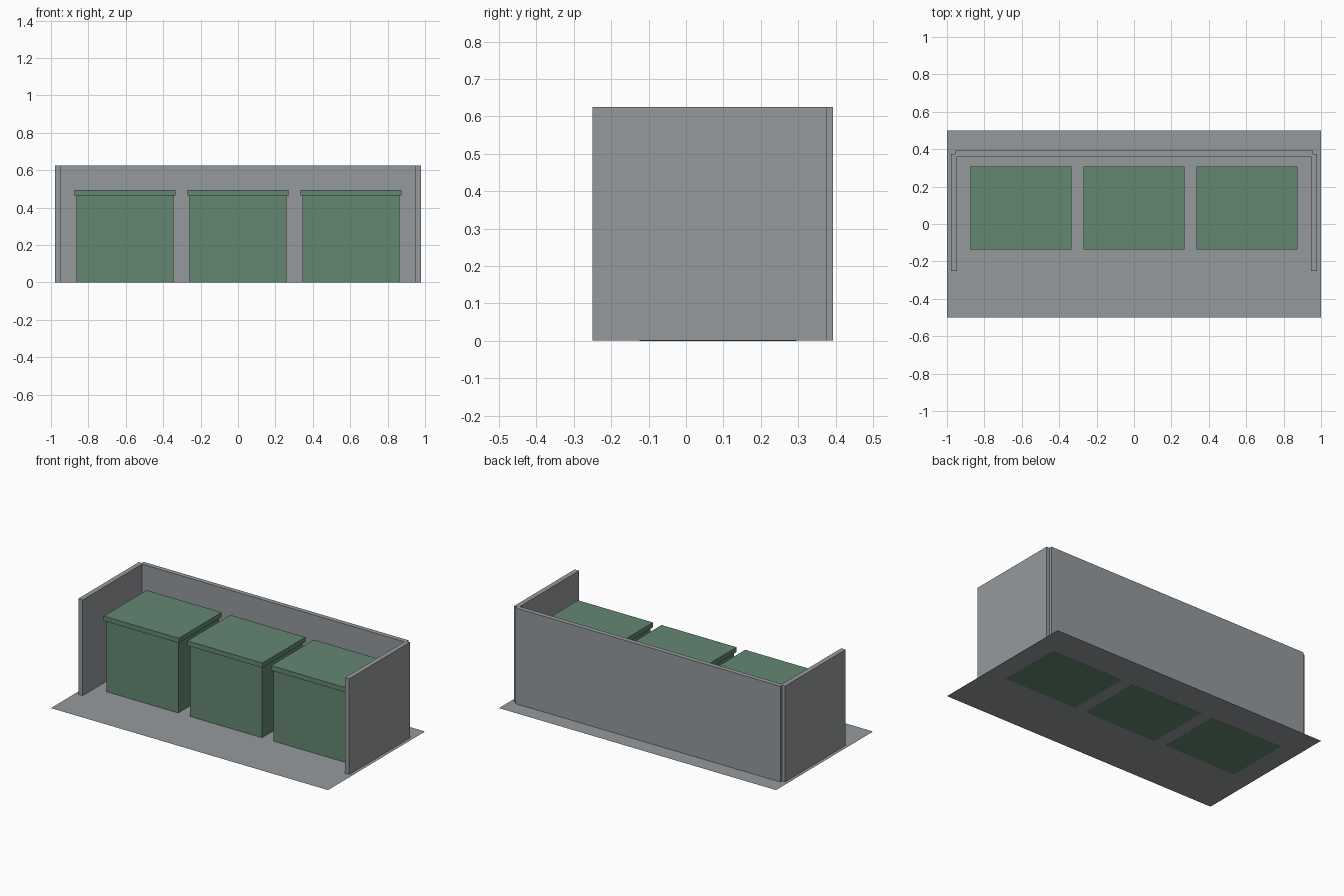
import bpy
import bmesh

if "Cube" in bpy.data.objects:
    bpy.data.objects.remove(bpy.data.objects["Cube"])


def material(name, rgb):
    m = bpy.data.materials.new(name)
    m.diffuse_color = (*rgb, 1.0)
    m.use_nodes = True
    m.node_tree.nodes["Principled BSDF"].inputs["Base Color"].default_value = m.diffuse_color
    return m


GREY = material("concrete grey", (0.305, 0.323, 0.337))
GREEN = material("bin green", (0.127, 0.242, 0.168))


def prism(name, outline, z0, z1, mat):
    """Extrude a flat outline from z0 to z1 (a single sheet when z0 == z1)."""
    bm = bmesh.new()
    face = bm.faces.new([bm.verts.new((x, y, z0)) for x, y in outline])
    if z1 > z0:
        ext = bmesh.ops.extrude_face_region(bm, geom=[face], use_keep_orig=True)
        verts = [v for v in ext["geom"] if isinstance(v, bmesh.types.BMVert)]
        bmesh.ops.translate(bm, verts=verts, vec=(0, 0, z1 - z0))
        bmesh.ops.recalc_face_normals(bm, faces=bm.faces)
    mesh = bpy.data.meshes.new(name)
    bm.to_mesh(mesh)
    bm.free()
    mesh.materials.append(mat)
    obj = bpy.data.objects.new(name, mesh)
    bpy.context.collection.objects.link(obj)
    return obj


def rect(x0, x1, y0, y1):
    return [(x0, y0), (x1, y0), (x1, y1), (x0, y1)]


# Thin ground slab, just above the bin bottoms so those show from below
GROUND = 0.0006
prism("ground_slab", rect(-1, 1, -0.5, 0.5), GROUND, GROUND, GREY)

# U-shaped enclosure wall with small notches at the rear corners
half = [(0.957, 0.393), (0.957, 0.375), (0.978, 0.375),
        (0.978, -0.25), (0.946, -0.25), (0.946, 0.362)]
outline = half + [(-x, y) for x, y in reversed(half)]
prism("enclosure_wall", outline, GROUND, 0.625, GREY)

# Three bins with overhanging lids
for i, cx in enumerate((-0.604, 0.0, 0.604)):
    prism(f"bin_body_{i + 1}", rect(cx - 0.26, cx + 0.26, -0.124, 0.296),
          0.0, 0.464, GREEN)
    prism(f"bin_lid_{i + 1}", rect(cx - 0.271, cx + 0.271, -0.135, 0.307),
          0.464, 0.495, GREEN)
